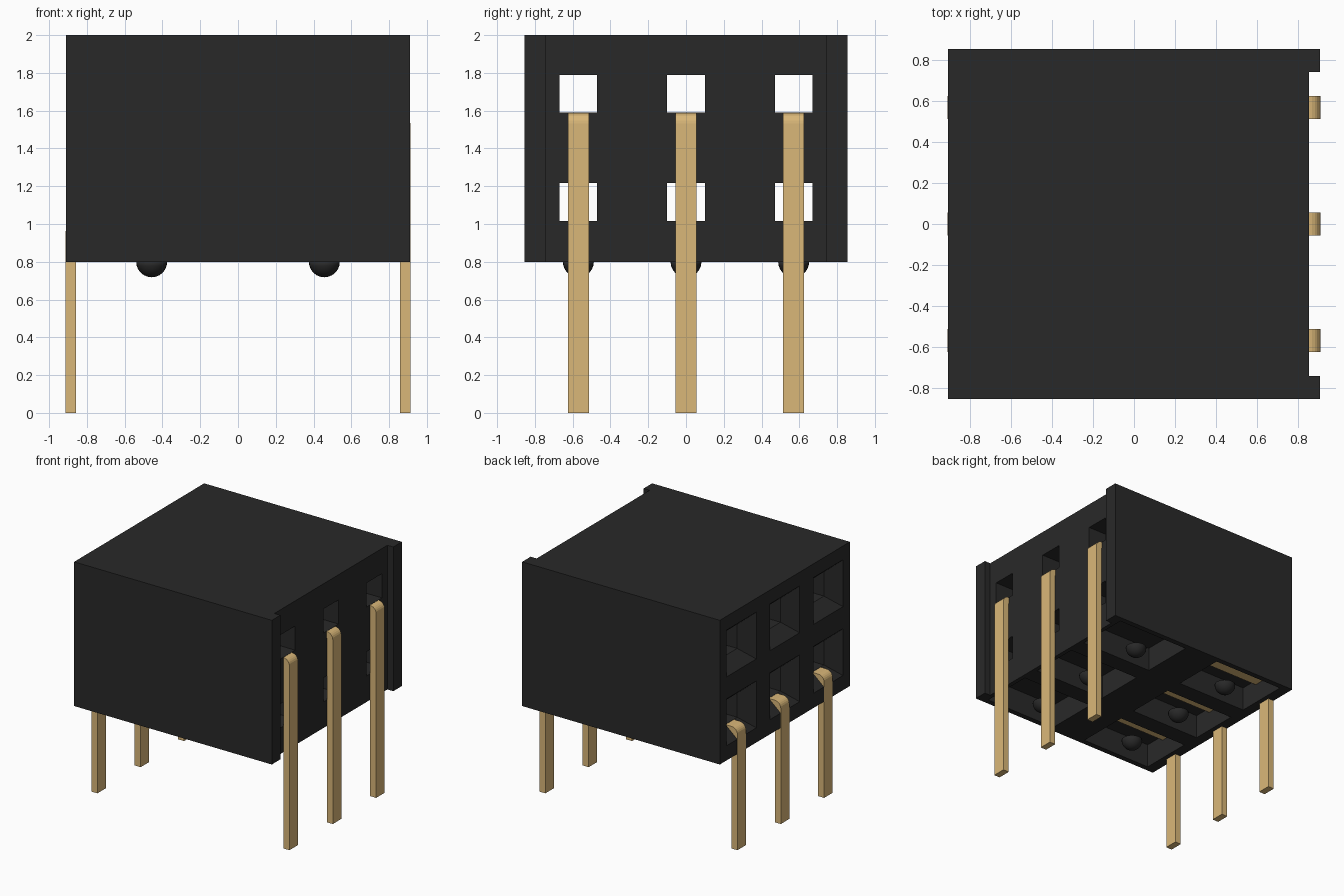
import bpy, bmesh, math
from mathutils import Matrix, Vector

if "Cube" in bpy.data.objects:
    bpy.data.objects.remove(bpy.data.objects["Cube"])


def material(name, rgb):
    m = bpy.data.materials.new(name)
    m.use_nodes = True
    m.diffuse_color = (*rgb, 1)
    m.node_tree.nodes["Principled BSDF"].inputs["Base Color"].default_value = (*rgb, 1)
    return m


black = material("black plastic", (0.022, 0.022, 0.022))
gold = material("gold metal", (0.70, 0.475, 0.19))


def finish(name, bm, mat):
    bmesh.ops.recalc_face_normals(bm, faces=bm.faces)
    mesh = bpy.data.meshes.new(name)
    bm.to_mesh(mesh)
    bm.free()
    ob = bpy.data.objects.new(name, mesh)
    mesh.materials.append(mat)
    bpy.context.collection.objects.link(ob)
    return ob


def add_box(bm, xs, ys, zs):
    lo, hi = Vector((xs[0], ys[0], zs[0])), Vector((xs[1], ys[1], zs[1]))
    mat = Matrix.Translation((lo + hi) / 2) @ Matrix.Diagonal((*(hi - lo), 1))
    return bmesh.ops.create_cube(bm, size=1, matrix=mat)["verts"]


# Square funnel narrowing from the outer opening to the through hole
def add_funnel(bm, y, z, outer=0.238, inner=0.097):
    verts = add_box(bm, (-0.96, -0.797), (y - outer, y + outer), (z - outer, z + outer))
    for v in verts:
        if v.co.x > -0.9:
            v.co.y = y + (v.co.y - y) * inner / outer
            v.co.z = z + (v.co.z - z) * inner / outer


ROWS = (-0.57, 0, 0.57)
HALF_X, HALF_Y, BASE, TOP = 0.91, 0.855, 0.8, 2.0
WALL = 0.855

# Housing block
bm = bmesh.new()
add_box(bm, (-HALF_X, HALF_X), (-HALF_Y, HALF_Y), (BASE, TOP))
housing = finish("housing", bm, black)

# Cutters: side recess, funnels, through holes and underside pockets
bm = bmesh.new()
add_box(bm, (WALL, 1.1), (-0.743, 0.743), (0.6, 2.2))
for y in ROWS:
    for z in (1.117, 1.69):
        add_funnel(bm, y, z)
        add_box(bm, (-0.82, 1.0), (y - 0.1, y + 0.1), (z - 0.1, z + 0.1))
for ys in ((-0.81, -0.36), (-0.21, 0.21), (0.36, 0.81)):
    add_box(bm, (0.15, 0.82), ys, (0.7, 1.0))
    add_box(bm, (-0.82, -0.17), ys, (0.7, 1.0))
cutter = finish("housing_cutter", bm, black)
cutter.hide_render = True

mod = housing.modifiers.new("openings", 'BOOLEAN')
mod.operation = 'DIFFERENCE'
mod.solver = 'EXACT'
mod.use_self = True
mod.object = cutter
bpy.context.view_layer.objects.active = housing
bpy.ops.object.modifier_apply(modifier=mod.name)
bpy.data.objects.remove(cutter)


# Right-angle contact pins with a rounded outer bend
def pin(name, side, y, top, inner):
    t, w, outer = 0.055, 0.056, HALF_X + 0.002
    profile = [(outer - t, 0), (outer, 0)]
    for i in range(7):
        a = math.pi / 2 * i / 6
        profile.append((outer - t + t * math.cos(a), top - t + t * math.sin(a)))
    profile += [(inner, top), (inner, top - t), (outer - t, top - t)]
    bm = bmesh.new()
    face = bm.faces.new([bm.verts.new((side * x, y - w, z)) for x, z in profile])
    ext = bmesh.ops.extrude_face_region(bm, geom=[face])
    moved = [v for v in ext["geom"] if isinstance(v, bmesh.types.BMVert)]
    bmesh.ops.translate(bm, verts=moved, vec=(0, 2 * w, 0))
    return finish(name, bm, gold)


# Underside half-round bumps with a flat top
def bump(name, x, y):
    bm = bmesh.new()
    bmesh.ops.create_uvsphere(bm, u_segments=24, v_segments=12, radius=0.082,
                              matrix=Matrix.Translation((x, y, BASE)))
    for f in bm.faces:
        f.smooth = True
    above = [v for v in bm.verts if v.co.z > BASE + 0.005]
    bmesh.ops.delete(bm, geom=above, context='VERTS')
    rim = [e for e in bm.edges if e.is_boundary]
    bmesh.ops.holes_fill(bm, edges=rim, sides=0)
    return finish(name, bm, black)


for i, y in enumerate(ROWS, 1):
    pin(f"long_pin_{i}", 1, y, 1.588, 0.7)
    pin(f"short_pin_{i}", -1, y, 1.016, 0.2)
    for label, x in (("left", 0.457), ("right", -0.457)):
        bump(f"{label}_bump_{i}", x, y)
